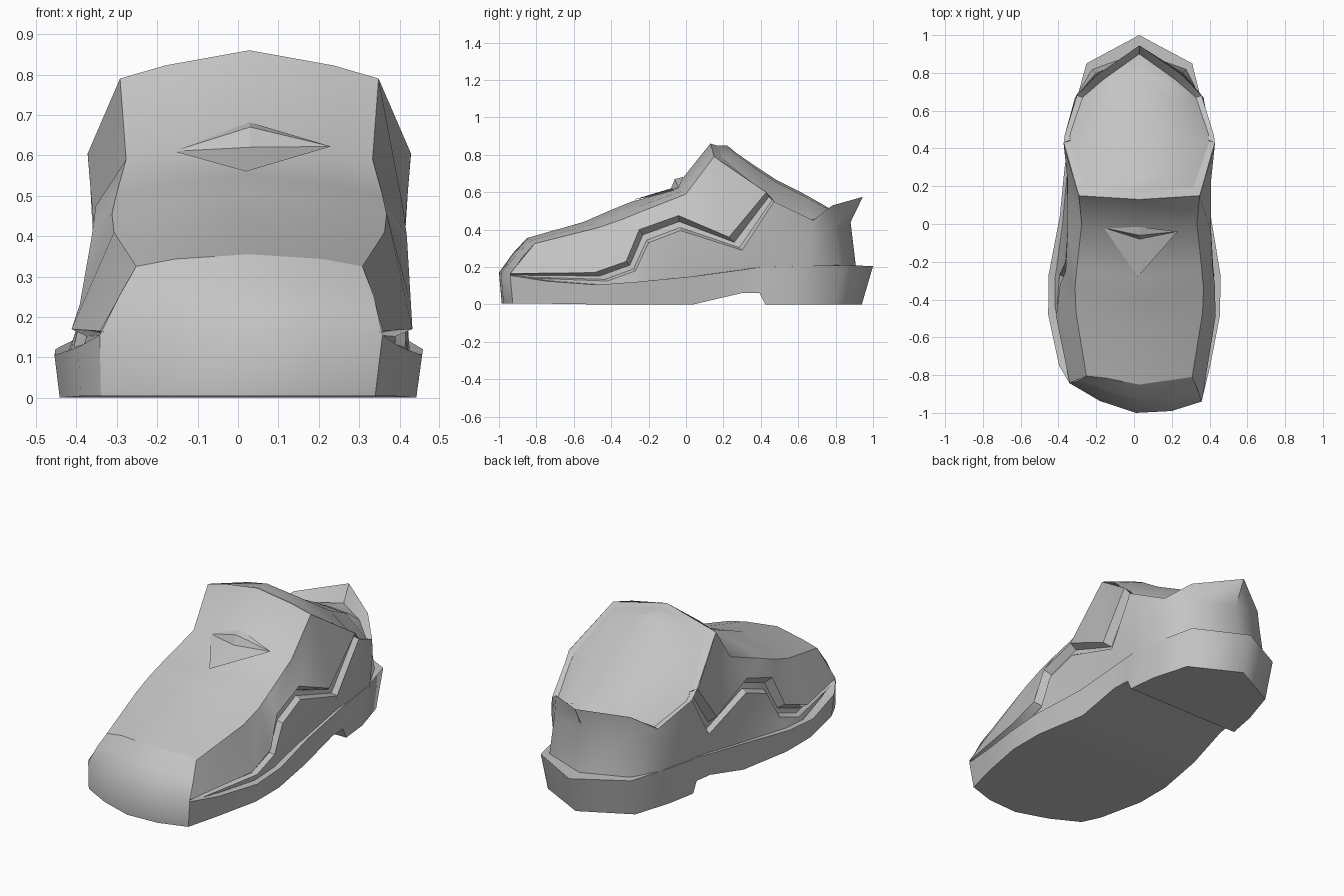
import bpy
import bmesh
import math
from mathutils import Vector

default = bpy.data.objects.get("Cube")
if default:
    bpy.data.objects.remove(default, do_unlink=True)

grey = bpy.data.materials.new("plain_grey")
grey.use_nodes = True
GREY = (0.55, 0.55, 0.55, 1)
grey.diffuse_color = GREY
grey.node_tree.nodes["Principled BSDF"].inputs["Base Color"].default_value = GREY


def finish(name, bm, angle):
    """Weld, add material and shade smooth while keeping creases."""
    bmesh.ops.remove_doubles(bm, verts=bm.verts, dist=0.0005)
    mesh = bpy.data.meshes.new(name)
    bm.to_mesh(mesh)
    bm.free()
    mesh.materials.append(grey)
    obj = bpy.data.objects.new(name, mesh)
    bpy.context.collection.objects.link(obj)
    bpy.ops.object.select_all(action='DESELECT')
    obj.select_set(True)
    bpy.context.view_layer.objects.active = obj
    bpy.ops.object.shade_smooth_by_angle(angle=math.radians(angle))


def clamp(value):
    return max(0, min(1, value))


def place(point, side):
    """Half width, y, z -> position; upper and heel lean to the left, toe is skewed."""
    half, y, z = point
    centre = 0.028 * max(clamp((z - .1) / .2), clamp(y * 1.5))
    if side < 0:
        y += 0.28 * half * clamp((-y - .8) / .14)
    return Vector((centre + side * half, y, z))


def shell(name, rows, angle=32):
    """Mirrored patch: rows run top to bottom, columns run toe to heel."""
    bm = bmesh.new()
    for side in (1, -1):
        grid = [[bm.verts.new(place(p, side)) for p in row] for row in rows]
        for upper, lower in zip(grid, grid[1:]):
            for i in range(len(upper) - 1):
                quad = [upper[i], upper[i + 1], lower[i + 1], lower[i]]
                bm.faces.new(quad[::-1] if side > 0 else quad)
    finish(name, bm, angle)


def blend(row_a, row_b, t, inset=0.0, lift=0.0):
    """Row between two rows, optionally pulled inward or lifted."""
    return [tuple(Vector(a).lerp(Vector(b), t) + Vector((-inset, 0, lift)))
            for a, b in zip(row_a, row_b)]


# Shared feature lines of the upper: (half width, y, z)
crest = [(0, -.85, .355), (0, -.55, .44), (0, -.4, .505),
         (0, -.29, .55), (0, -.07, .61), (0, .13, .86)]
shoulder = [(.28, -.81, .325), (.335, -.47, .41), (.34, -.34, .455),
            (.33, -.23, .5), (.305, 0, .59), (.32, .15, .79), (.4, .42, .605)]
zigzag_top = [(.35, -.94, .165), (.422, -.49, .17), (.41, -.32, .23),
              (.39, -.25, .4), (.38, -.04, .475), (.38, .23, .36), (.4, .43, .6)]
zigzag_low = [(.345, -.94, .145), (.41, -.42, .125), (.405, -.27, .18),
              (.39, -.2, .33), (.38, -.03, .395), (.38, .3, .29), (.395, .47, .55)]
heel_rim = [(.33, .68, .45), (.23, .785, .53), (0, .945, .575)]
heel_waist = [(.34, .67, .36), (.23, .8, .42), (0, .88, .44)]
base = [(.33, -.94, .14), (.42, -.45, .1), (.425, -.3, .105), (.41, -.2, .115),
        (.385, 0, .14), (.365, .3, .18), (.36, .47, .19),
        (.33, .66, .19), (.25, .82, .19), (0, .91, .19)]

# Front and top of the upper, with its overhanging zigzag border
crown = blend(crest, shoulder, 0.65, lift=0.008)
shell("vamp", [crest, crown, shoulder[:6]], 60)
shell("front_side_panel", [shoulder, zigzag_top], 40)

# Recessed zigzag channel along each side
shell("zigzag_channel", [zigzag_top,
                         blend(zigzag_top, zigzag_low, 0.4, inset=0.035),
                         blend(zigzag_top, zigzag_low, 0.8, inset=0.028),
                         zigzag_low])

# Lower side and heel counter with flared tab
waist = blend(zigzag_low, base, 0.5) + heel_waist
shell("heel_counter", [zigzag_low + heel_rim, waist, base], 50)

# Thin collar rim around a rounded sock filling
rim = [crest[5], shoulder[5], zigzag_top[6], zigzag_low[6]] + heel_rim
rim_inner = [(0, .165, .85), (.285, .195, .785), (.37, .43, .59), (.365, .48, .54),
             (.3, .67, .45), (.19, .765, .49), (0, .9, .48)]
sock_top = [(0, .22, .85), (.15, .27, .8), (.2, .36, .735), (.21, .48, .655),
            (.19, .64, .575), (.12, .77, .505), (0, .83, .47)]
sock_ridge = [(0, y, z + h * 0.06) for h, y, z in sock_top]
shell("collar_rim", [rim_inner, rim], 40)
shell("sock_filling", [sock_ridge, sock_top, rim_inner], 70)

# Sole stations: half width, y, top height, bottom height
stations = [(0, -1, .17, .004), (.19, -.99, .165, .004), (.35, -.94, .155, .004),
            (.4, -.75, .125, .004), (.455, -.48, .105, 0), (.455, -.27, .12, 0),
            (.4, .04, .15, 0), (.38, .3, .185, .06), (.37, .4, .2, .06),
            (.37, .43, .2, 0), (.345, .6, .205, 0), (.28, .85, .21, 0),
            (0, 1, .205, 0)]
edge = [(h, y, top) for h, y, top, low in stations]
ledge = [(max(0, h - .06), y * .9, top) for h, y, top, low in stations]
tread = [(h * .97, y * (.94 if y > .7 else .985), low) for h, y, top, low in stations]
keel = [(0, y, z) for h, y, z in tread]
shell("sole_wall", [ledge[2:], edge[2:], tread[2:]], 65)
shell("outsole", [tread, keel], 20)

# Toe cap running from the ground up over the front
cap_top = [crest[0], crown[0], shoulder[0]]
shell("toe_cap", [cap_top, blend(cap_top, edge, 0.5, lift=0.012), edge[:3], tread[:3]], 65)

# Triangular notch under the tongue
bm = bmesh.new()
left, right, peak, back, tip, floor = [bm.verts.new(p) for p in (
    (.23, -.04, .622), (-.16, -.02, .61), (.03, -.06, .67),
    (.028, -.015, .682), (.02, -.28, .56), (.03, -.08, .62))]
for face in ((right, floor, peak), (floor, left, peak), (peak, left, back),
             (right, peak, back), (tip, left, floor), (right, tip, floor)):
    bm.faces.new(face)
finish("tongue_notch", bm, 20)
